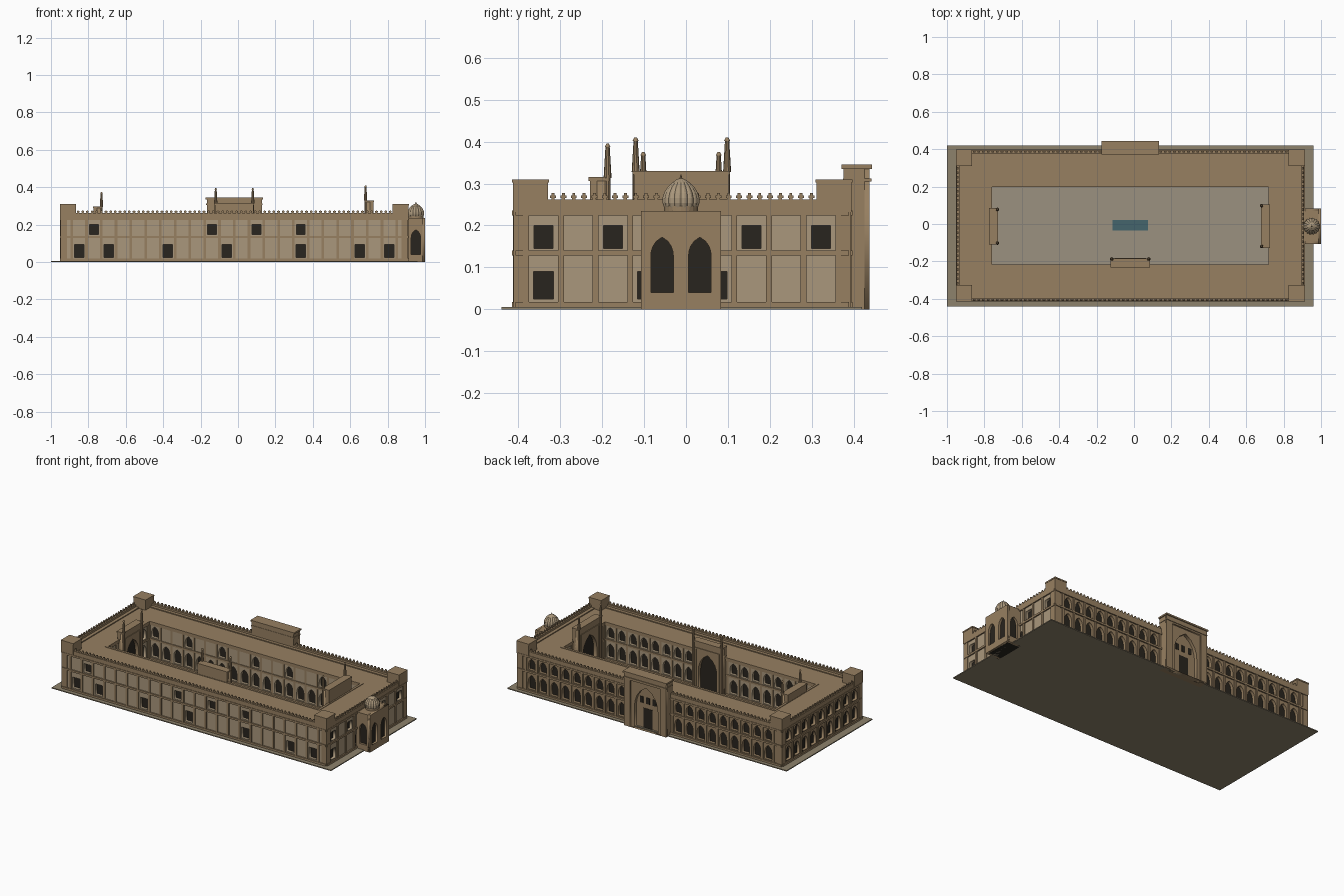
import bpy, bmesh, math
from mathutils import Matrix, Vector

if "Cube" in bpy.data.objects:
    bpy.data.objects.remove(bpy.data.objects["Cube"])

def material(name, r, g, b):
    m = bpy.data.materials.new(name)
    m.diffuse_color = (r, g, b, 1)
    m.use_nodes = True
    m.node_tree.nodes["Principled BSDF"].inputs["Base Color"].default_value = m.diffuse_color
    return m

TAN = material("sandstone", 0.31, 0.215, 0.12)
LIGHT = material("plaster", 0.40, 0.31, 0.20)
DARK = material("dark_opening", 0.022, 0.018, 0.013)
PAVE = material("paving", 0.33, 0.285, 0.215)
BASE = material("plinth_stone", 0.27, 0.225, 0.15)
WATER = material("water", 0.06, 0.13, 0.15)
CX, CY, PX, PY = -0.02, -0.009, 0.079, 0.0827   # building centre and bay pitches
HX, HY = 0.925, 0.398                            # outer half sizes
IX, IY = 0.745, 0.214                            # courtyard half sizes

def add(name, mesh, mat, M=Matrix()):
    mesh.materials.clear()
    mesh.materials.append(mat)
    o = bpy.data.objects.new(name, mesh)
    o.matrix_world = M
    bpy.context.scene.collection.objects.link(o)
    return o

def boxes(name, items, mat, M=Matrix()):
    bm = bmesh.new()
    for x0, x1, y0, y1, z0, z1 in items:
        T = Matrix.Translation(((x0+x1)/2, (y0+y1)/2, (z0+z1)/2)) @ Matrix.Diagonal((x1-x0, y1-y0, z1-z0, 1))
        bmesh.ops.create_cube(bm, size=1, matrix=T)
    me = bpy.data.meshes.new(name)
    bm.to_mesh(me)
    bm.free()
    return add(name, me, mat, M)

def frame(nx, ny, x, y):
    """Local x runs along the wall, local y is up, local z points outward."""
    n, z = Vector((nx, ny, 0)), Vector((0, 0, 1))
    M = Matrix((z.cross(n), z, n)).transposed().to_4x4()
    M.translation = (x, y, 0)
    return M

def rect(u, w, z0, z1):
    return [(u-w/2, z0), (u+w/2, z0), (u+w/2, z1), (u-w/2, z1)]

def arch(u, w, z0, z1):
    # pointed arch outline
    h = w/2
    rise = min(w*0.85, (z1-z0)*0.6)
    side = [(1, 0), (0.95, 0.28), (0.8, 0.54), (0.5, 0.79)]
    right = [(u+h*a, z1-rise+rise*b) for a, b in side]
    left = [(2*u-a, b) for a, b in reversed(right)]
    return [(u-h, z0), (u+h, z0)] + right + [(u, z1)] + left

def panel(name, half, z0, z1, holes, mat, M, depth=0.02):
    # flat wall sheet with cut openings, front face on local z = 0
    cu = bpy.data.curves.new(name, 'CURVE')
    cu.dimensions, cu.fill_mode, cu.extrude = '2D', 'BOTH', depth/2
    for pts in [rect(0, 2*half, z0, z1)] + holes:
        s = cu.splines.new('POLY')
        s.points.add(len(pts)-1)
        for p, q in zip(s.points, pts):
            p.co = (q[0], q[1], 0, 1)
        s.use_cyclic_u = True
    tmp = bpy.data.objects.new(name, cu)
    bpy.context.scene.collection.objects.link(tmp)
    me = bpy.data.meshes.new_from_object(tmp.evaluated_get(bpy.context.evaluated_depsgraph_get()))
    bpy.data.objects.remove(tmp)
    me.transform(Matrix.Translation((0, 0, -depth/2)))
    return add(name, me, mat, M)

def trim(name, half, pitch, bays, M, bands, top, out=0.006, pw=0.014):
    items = [(-half, half, a, b, -0.002, out+0.002) for a, b in bands]
    for k in range(bays+1):
        u = (k-bays/2)*pitch
        items.append((u-pw/2, u+pw/2, 0.006, top, -0.002, out))
    boxes(name, items, TAN, M)

def bay(k, n, pitch):
    return (k-(n-1)/2)*pitch

# plinth, courtyard paving and pool
boxes("plinth", [(-1, 0.96, -0.44, 0.42, 0, 0.006)], BASE)
boxes("courtyard_paving", [(CX-IX, CX+IX, CY-IY, CY+IY, 0.004, 0.01)], PAVE)
boxes("pool_water", [(-0.115, 0.075, -0.034, 0.021, 0.008, 0.013)], WATER)

def ring(ox, oy, ix, iy, z0, z1):
    return [(CX-ox, CX+ox, CY-oy, CY-iy, z0, z1), (CX-ox, CX+ox, CY+iy, CY+oy, z0, z1),
            (CX-ox, CX-ix, CY-iy, CY+iy, z0, z1), (CX+ix, CX+ox, CY-iy, CY+iy, z0, z1)]

# dark inner core seen through the openings, roof and parapet
boxes("dark_interior", ring(HX-0.018, HY-0.018, IX+0.018, IY+0.018, 0.006, 0.234), DARK)
boxes("roof_slab", ring(HX, HY, IX-0.004, IY-0.004, 0.232, 0.244), TAN)
boxes("parapet", ring(HX+0.005, HY+0.005, HX-0.012, HY-0.012, 0.236, 0.262), TAN)
boxes("roof_walkway", ring(HX-0.012, HY-0.012, HX-0.032, HY-0.032, 0.243, 0.25), TAN)
boxes("courtyard_cornice", ring(IX+0.008, IY+0.008, IX-0.007, IY-0.007, 0.236, 0.247), TAN)

# merlons along the parapet
mer = []
for half, across, flip in ((HX, HY, 0), (HY, HX, 1)):
    n = round(2*(half-0.09)/0.025)
    for i in range(n+1):
        u = -(half-0.09)+i*2*(half-0.09)/n
        for s in (-1, 1):
            for w, z0, z1 in ((0.008, 0.26, 0.266), (0.014, 0.265, 0.272), (0.007, 0.271, 0.277)):
                a, b = s*(across-0.002), 0.004
                p = (u-w/2, u+w/2), (a-b, a+b)
                (x0, x1), (y0, y1) = p[::-1] if flip else p
                mer.append((CX+x0, CX+x1, CY+y0, CY+y1, z0, z1))
boxes("merlons", mer, TAN)

# corner towers
tow, caps = [], []
for sx in (-1, 1):
    for sy in (-1, 1):
        x, y = CX+sx*(HX-0.036), CY+sy*(HY-0.036)
        tow.append((x-0.042, x+0.042, y-0.042, y+0.042, 0.232, 0.304))
        caps.append((x-0.044, x+0.044, y-0.044, y+0.044, 0.302, 0.31))
        a, b = CX+sx*(HX-0.014), CY+sy*(HY-0.014)
        tow.append((a-0.018, a+0.018, b-0.018, b+0.018, 0.006, 0.235))
boxes("corner_towers", tow, TAN)
boxes("corner_tower_caps", caps, TAN)

BANDS = [(0.006, 0.018), (0.128, 0.14), (0.224, 0.236)]
# front wall: plaster panels with scattered square windows
F = frame(0, -1, CX, CY-HY)
low = [rect(k*PX, 0.05, 0.025, 0.093) for k in (-10.5, -8.5, -4.5, -0.5, 4.5, 8.5, 10.5)]
up = [rect(k*PX, 0.047, 0.147, 0.2) for k in (-9.5, -1.5, 1.5, 4.5)]
panel("front_wall", HX, 0.006, 0.236, low+up, LIGHT, F)
trim("front_wall_trim", HX, PX, 22, F, BANDS, 0.232)
# right wall
F = frame(1, 0, CX+HX, CY)
low = [rect(k*PY, 0.047, 0.025, 0.09) for k in (-4, -1, 1)]
up = [rect(k*PY, 0.045, 0.145, 0.2) for k in (-4, -2, 2, 4)]
panel("right_wall", HY, 0.006, 0.236, low+up, LIGHT, F)
trim("right_wall_trim", HY, PY, 9, F, BANDS, 0.232)

# back and left walls: two tiers of pointed arches
def arcade(name, half, pitch, n, M, mat=LIGHT, skip=0.0, keep_up=1, out=0.006):
    holes = []
    for k in range(n):
        u = bay(k, n, pitch)
        if abs(u) < skip:
            continue
        holes.append(arch(u, 0.05, 0.024, 0.112))
        if k % keep_up == 0:
            holes.append(arch(u, 0.048, 0.146, 0.216))
    panel(name, half, 0.006, 0.236, holes, mat, M)
    trim(name+"_trim", half, pitch, n, M, BANDS, 0.232, out, 0.012)

arcade("back_wall", HX, PX, 22, frame(0, 1, CX, CY+HY), TAN, 0.13)
arcade("left_wall", HY, PY, 9, frame(-1, 0, CX-HX, CY), TAN)
# courtyard arcades
arcade("court_front_arcade", IX, 0.0784, 19, frame(0, 1, CX, CY-IY), LIGHT, 0.1, 1, 0.003)
arcade("court_back_arcade", IX, 0.0784, 19, frame(0, -1, CX, CY+IY), LIGHT, 0, 3, 0.003)
arcade("court_left_arcade", IY, 0.0784, 5, frame(1, 0, CX-IX, CY), LIGHT, 0.09, 1, 0.003)
arcade("court_right_arcade", IY, 0.0784, 5, frame(-1, 0, CX+IX, CY), LIGHT, 0.1, 1, 0.003)

def cone(name, r1, r2, z0, z1, x, y, segs=10):
    bm = bmesh.new()
    bmesh.ops.create_cone(bm, cap_ends=True, segments=segs, radius1=r1, radius2=r2, depth=z1-z0,
                          matrix=Matrix.Translation((x, y, (z0+z1)/2)))
    me = bpy.data.meshes.new(name)
    bm.to_mesh(me)
    bm.free()
    return add(name, me, TAN)

# tall courtyard gateways with a big arch and two tapered spires
def gateway(name, nx, ny, x, y, half, top, spire):
    M = frame(nx, ny, x, y)
    d = 0.042
    panel(name+"_face", half, 0.008, top-0.008, [arch(0, half*1.25, 0.012, top-0.075)], TAN, M, 0.025)
    boxes(name+"_recess", [(-half+0.005, half-0.005, 0.008, 0.24, -d, -0.023)], DARK, M)
    boxes(name+"_block", [(-half, half, 0.238, top-0.008, -d, -0.02),
                          (-half, -half+0.02, 0.008, 0.24, -d, -0.02),
                          (half-0.02, half, 0.008, 0.24, -d, -0.02),
                          (-half-0.003, half+0.003, top-0.009, top, -d-0.003, 0.003)], TAN, M)
    f = half*0.78
    boxes(name+"_frame", [(-f-0.004, -f+0.004, 0.01, top-0.045, -0.002, 0.004),
                          (f-0.004, f+0.004, 0.01, top-0.045, -0.002, 0.004),
                          (-f-0.004, f+0.004, top-0.05, top-0.042, -0.002, 0.004)], TAN, M)
    for s in (-1, 1):
        p = M @ Vector((s*(half-0.004), 0, 0))
        cone(name+"_column", 0.007, 0.007, 0.008, top, p.x, p.y)
        cone(name+"_spire", 0.0095, 0.005, top-0.002, spire-0.006, p.x, p.y)
        cone(name+"_spire_cap", 0.007, 0.003, spire-0.008, spire, p.x, p.y)

gateway("front_gateway", 0, 1, CX, -0.187, 0.103, 0.315, 0.395)
gateway("left_gateway", 1, 0, -0.73, CY-0.003, 0.094, 0.297, 0.375)
gateway("right_gateway", -1, 0, 0.682, CY-0.002, 0.113, 0.33, 0.41)

# back entrance portal with nested niche and door
M = frame(0, 1, CX, 0.438)
panel("portal_face", 0.147, 0, 0.335, [rect(0, 0.21, 0.0005, 0.295)], TAN, M, 0.012)
M2 = frame(0, 1, CX, 0.428)
panel("portal_arch", 0.11, 0, 0.3, [arch(0, 0.165, 0.0005, 0.27)], TAN, M2, 0.02)
boxes("portal_body", [(-0.147, 0.147, 0, 0.336, -0.062, -0.03), (-0.147, -0.105, 0, 0.335, -0.04, -0.01),
                      (0.105, 0.147, 0, 0.335, -0.04, -0.01), (-0.11, 0.11, 0.296, 0.335, -0.04, -0.01),
                      (-0.153, 0.153, 0.335, 0.345, -0.067, 0.006),
                      (-0.15, 0.15, 0.305, 0.312, -0.064, 0.004)], TAN, M)
panel("portal_door", 0.032, 0.006, 0.13, [], DARK, frame(0, 1, CX, 0.41), 0.004)
for k in (-1, 0, 1):
    panel("portal_niche_window", 0.012, 0.16, 0.2, [], DARK, frame(0, 1, CX+k*0.045, 0.41), 0.004)

# domed annex on the right side
AY = -0.012
boxes("annex_core", [(0.9, 0.985, AY-0.08, AY+0.08, 0, 0.225)], DARK)
panel("annex_right_face", 0.095, 0, 0.235, [arch(s*0.045, 0.054, 0.04, 0.172) for s in (-1, 1)], TAN,
      frame(1, 0, 1.0, AY), 0.014)
for s in (-1, 1):
    panel("annex_side_face", 0.047, 0, 0.235, [arch(0, 0.05, 0.04, 0.172)], TAN,
          frame(0, s, 0.951, AY+s*0.095), 0.014)
boxes("annex_roof", [(0.9, 0.997, AY-0.093, AY+0.093, 0.222, 0.234)], TAN)
cone("dome_drum", 0.041, 0.041, 0.232, 0.246, 0.951, AY, 24)

# ribbed dome
prof = [(0.041, 0.243), (0.045, 0.254), (0.045, 0.265), (0.041, 0.278), (0.033, 0.291),
        (0.022, 0.302), (0.01, 0.31), (0.002, 0.313)]
bm, N = bmesh.new(), 64
rings = []
for r, z in prof:
    rr = [r*(0.93+0.07*abs(math.sin(8*2*math.pi*i/N))) for i in range(N)]
    rings.append([bm.verts.new((q*math.cos(2*math.pi*i/N), q*math.sin(2*math.pi*i/N), z)) for i, q in enumerate(rr)])
for a, b in zip(rings, rings[1:]):
    for i in range(N):
        bm.faces.new((a[i], a[(i+1) % N], b[(i+1) % N], b[i]))
bm.faces.new(rings[-1])
me = bpy.data.meshes.new("ribbed_dome")
bm.to_mesh(me)
bm.free()
add("ribbed_dome", me, LIGHT, Matrix.Translation((0.951, AY, 0)))
cone("dome_finial", 0.004, 0.001, 0.31, 0.322, 0.951, AY, 8)
